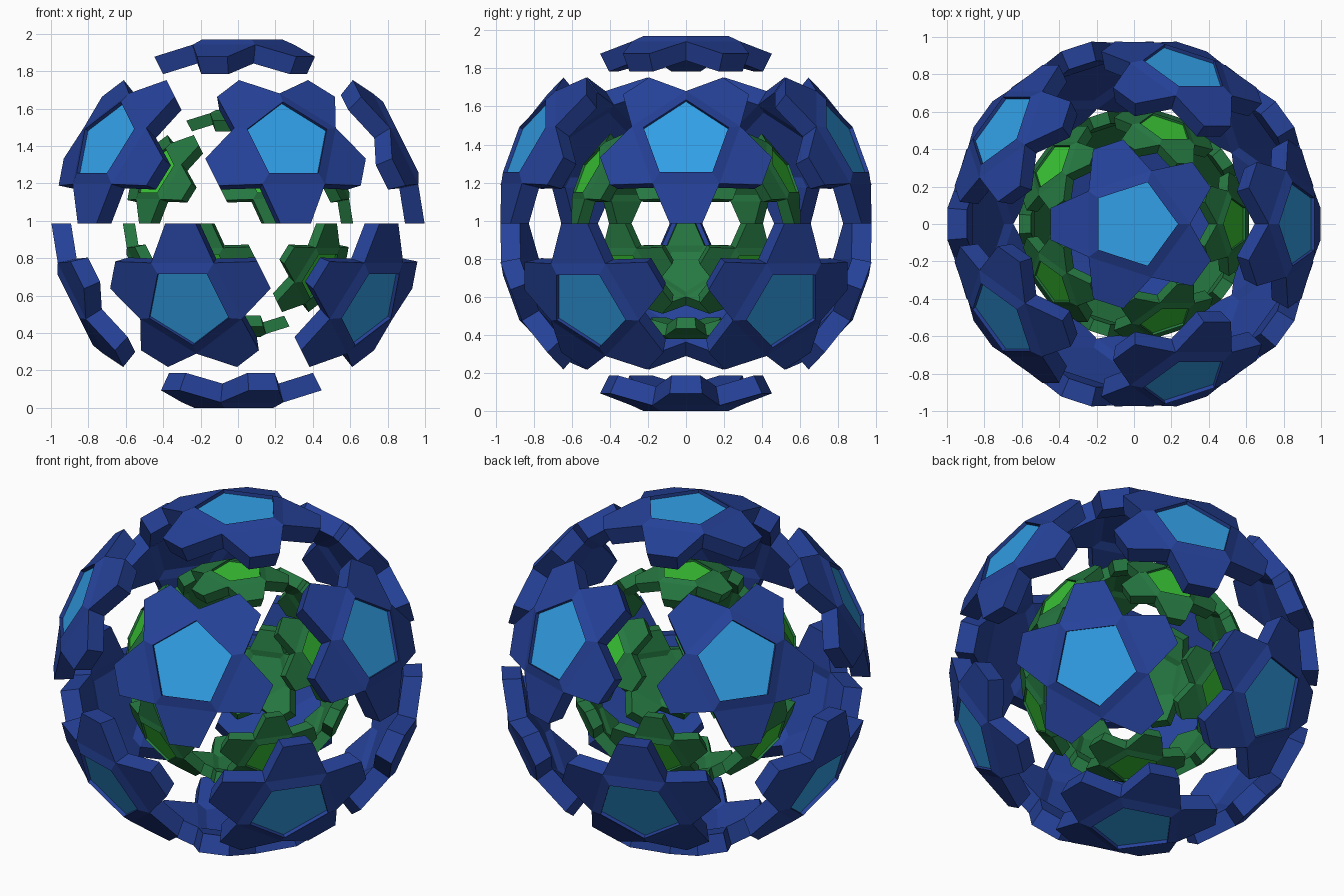
import bpy, bmesh, math
from mathutils import Vector

if "Cube" in bpy.data.objects:
    bpy.data.objects.remove(bpy.data.objects["Cube"])

CENTRE = Vector((0, 0, 0.985))


def material(name, rgb):
    m = bpy.data.materials.new(name)
    m.diffuse_color = (*rgb, 1)
    m.use_nodes = True
    m.node_tree.nodes["Principled BSDF"].inputs["Base Color"].default_value = m.diffuse_color
    return m


def polar(r, deg, h):
    a = math.radians(deg)
    return Vector((r * math.cos(a), r * math.sin(a), h))


# Twelve directions of an icosahedron standing on a corner
E = math.atan(0.5)
DIRS = [Vector((0, 0, 1)), Vector((0, 0, -1))]
for k in range(5):
    DIRS.append(polar(math.cos(E), 72 * k, math.sin(E)))
    DIRS.append(polar(math.cos(E), 72 * k + 36, -math.sin(E)))

# Star plate outline, in a local frame with its axis along z
RIM = [polar(0.235, 72 * k, 0.985) for k in range(5)]
NOTCH = [polar(0.30, 72 * k, 0.956) for k in range(5)]
END_HALF = math.degrees(math.atan(0.085 / 0.447))
END_R = math.hypot(0.085, 0.447)
END = [(polar(END_R, 72 * k + 36 - END_HALF, 0.892),
        polar(END_R, 72 * k + 36 + END_HALF, 0.892)) for k in range(5)]
FLOOR = [Vector((p.x, p.y, 0.963)) for p in RIM]
THICK = 0.895   # inner skin as a fraction of the outer one


def add_star(bm, axis, scale):
    # a rim corner points at the neighbouring plate
    near = max((d for d in DIRS if d.dot(axis) < 0.9), key=lambda d: d.dot(axis))
    u = (near - axis * near.dot(axis)).normalized()
    v = axis.cross(u)

    def vert(p, s=1.0):
        return bm.verts.new((u * p.x + v * p.y + axis * p.z) * scale * s + CENTRE)

    skins = []
    for s in (1.0, THICK):
        skins.append(([vert(p, s) for p in RIM], [vert(p, s) for p in NOTCH],
                      [(vert(a, s), vert(b, s)) for a, b in END]))
    floor = [vert(p) for p in FLOOR]
    (ro, no, eo), (ri, ni, ei) = skins
    for k in range(5):
        j = (k + 1) % 5
        # arm: outer skin, inner skin
        bm.faces.new((ro[k], no[k], no[j], ro[j]))
        bm.faces.new((no[k], eo[k][0], eo[k][1], no[j]))
        bm.faces.new((ri[j], ni[j], ni[k], ri[k]))
        bm.faces.new((ni[j], ei[k][1], ei[k][0], ni[k]))
        # arm: sides and tip
        outer = (no[k], eo[k][0], eo[k][1], no[j])
        inner = (ni[k], ei[k][0], ei[k][1], ni[j])
        for i in range(3):
            bm.faces.new((outer[i], inner[i], inner[i + 1], outer[i + 1]))
        # wall of the sunken panel
        bm.faces.new((ro[k], ro[j], floor[j], floor[k]))
    bm.faces.new(ri[::-1])
    bm.faces.new(floor).material_index = 1


def build_shell(name, scale, mats):
    bm = bmesh.new()
    for d in DIRS:
        add_star(bm, d, scale)
    bmesh.ops.recalc_face_normals(bm, faces=bm.faces)
    me = bpy.data.meshes.new(name)
    bm.to_mesh(me)
    bm.free()
    for m in mats:
        me.materials.append(m)
    bpy.context.collection.objects.link(bpy.data.objects.new(name, me))


# Outer blue shell and inner green shell
build_shell("outer_shell", 1.0, [material("dark blue", (0.019, 0.054, 0.32)),
                                 material("light blue", (0.032, 0.35, 0.80))])
build_shell("inner_shell", 0.617, [material("dark green", (0.019, 0.188, 0.053)),
                                   material("bright green", (0.042, 0.57, 0.037))])
